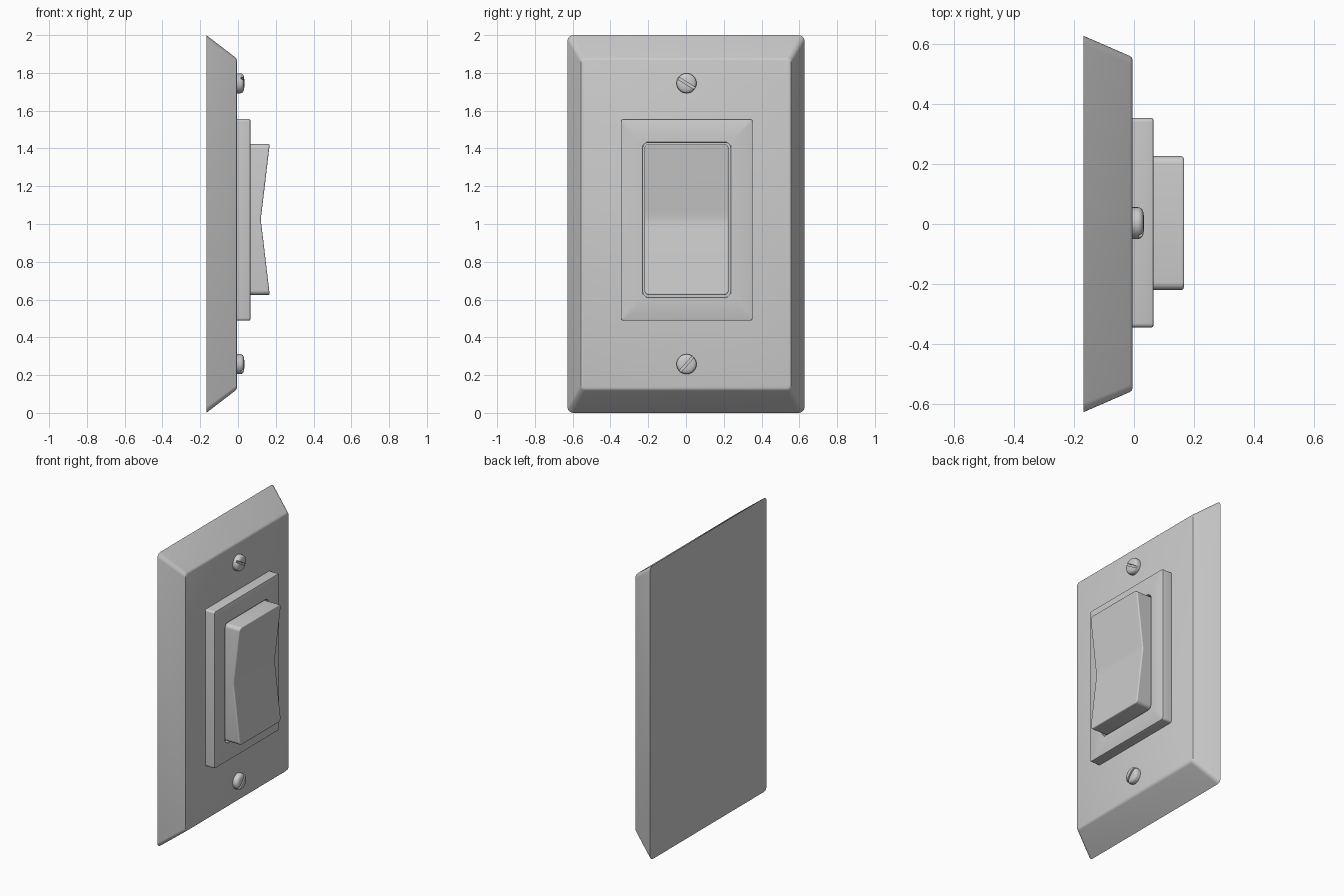
import bpy, bmesh
from math import pi, cos, sin, radians
from mathutils import Matrix

if "Cube" in bpy.data.objects:
    bpy.data.objects.remove(bpy.data.objects["Cube"])


def finish(bm, name, angle=30):
    bmesh.ops.recalc_face_normals(bm, faces=bm.faces[:])
    mesh = bpy.data.meshes.new(name)
    bm.to_mesh(mesh)
    bm.free()
    ob = bpy.data.objects.new(name, mesh)
    bpy.context.collection.objects.link(ob)
    bpy.ops.object.select_all(action='DESELECT')
    ob.select_set(True)
    bpy.context.view_layer.objects.active = ob
    bpy.ops.object.shade_smooth_by_angle(angle=radians(angle))
    return ob


def rounded_ring(bm, x, hy, hz, r, cy, cz, seg=5):
    """Rounded rectangle in the YZ plane."""
    ring = []
    for k, (sy, sz) in enumerate([(1, 1), (-1, 1), (-1, -1), (1, -1)]):
        for i in range(seg + 1):
            a = (k + i / seg) * pi / 2
            ring.append(bm.verts.new((x, cy + sy * (hy - r) + r * cos(a),
                                      cz + sz * (hz - r) + r * sin(a))))
    return ring


def loft(name, sections, cy, cz, closed=False):
    bm = bmesh.new()
    rings = [rounded_ring(bm, *s, cy, cz) for s in sections]
    pairs = list(zip(rings, rings[1:]))
    if closed:
        pairs.append((rings[-1], rings[0]))
    else:
        bm.faces.new(rings[0])
        bm.faces.new(rings[-1])
    for a, b in pairs:
        n = len(a)
        for i in range(n):
            j = (i + 1) % n
            bm.faces.new((a[i], a[j], b[j], b[i]))
    return finish(bm, name)


# Wall plate with sloping rim
loft("wall_plate", [
    (-0.168, 0.627, 1.0, 0.03),
    (-0.014, 0.560, 0.882, 0.025),
    (-0.008, 0.556, 0.876, 0.022),
    (-0.005, 0.548, 0.867, 0.018)], 0, 1.0)

# Raised frame around the rocker, open in the middle
loft("switch_frame", [
    (-0.008, 0.349, 0.534, 0.014),
    (0.058, 0.349, 0.534, 0.014),
    (0.063, 0.347, 0.532, 0.012),
    (0.065, 0.342, 0.527, 0.010),
    (0.065, 0.235, 0.412, 0.030),
    (0.062, 0.231, 0.408, 0.027),
    (-0.008, 0.231, 0.408, 0.027)], 0.004, 1.022, closed=True)

# Rocker: shallow V profile extruded across y, then rounded
half = [(0.168, 0.400), (0.126, 0.045), (0.1225, 0.020)]
zc = 1.024
profile = [(-0.008, 0.400)] + half + [(0.1215, 0)]
profile += [(x, -z) for x, z in reversed(half)] + [(-0.008, -0.400)]
bm = bmesh.new()
face = bm.faces.new([bm.verts.new((x, -0.220, zc + z)) for x, z in profile])
new = bmesh.ops.extrude_face_region(bm, geom=[face])["geom"]
bmesh.ops.translate(bm, vec=(0, 0.446, 0),
                    verts=[v for v in new if isinstance(v, bmesh.types.BMVert)])
bm.normal_update()
corners = [e for e in bm.edges
           if abs(e.verts[0].co.x - e.verts[1].co.x) > 0.1]
bmesh.ops.bevel(bm, geom=corners, offset=0.025, segments=5,
                profile=0.5, affect='EDGES')
rocker = finish(bm, "rocker")
bev = rocker.modifiers.new("soft_edges", 'BEVEL')
bev.width = 0.007
bev.segments = 3
bev.limit_method = 'ANGLE'
bev.angle_limit = radians(40)


# Slotted screws
def screw(name, z, slot_angle):
    bm = bmesh.new()
    prof = [(-0.008, 0.053), (0.013, 0.053), (0.021, 0.051), (0.027, 0.046),
            (0.031, 0.037), (0.033, 0.024), (0.034, 0.010)]
    n = 32
    rings = [[bm.verts.new((x, r * cos(2 * pi * i / n), r * sin(2 * pi * i / n)))
              for i in range(n)] for x, r in prof]
    for a, b in zip(rings, rings[1:]):
        for i in range(n):
            j = (i + 1) % n
            bm.faces.new((a[i], a[j], b[j], b[i]))
    bm.faces.new(rings[0])
    bm.faces.new(rings[-1])
    ob = finish(bm, name)
    ob.location = (0, 0.003, z)

    bm = bmesh.new()
    bmesh.ops.create_cube(bm, size=1, matrix=Matrix.Diagonal((0.04, 0.2, 0.013, 1)))
    cutter = finish(bm, name + "_slot_cutter")
    cutter.location = (0.037, 0.003, z)
    cutter.rotation_euler.x = radians(slot_angle)
    cutter.hide_render = True
    bpy.context.view_layer.update()

    mod = ob.modifiers.new("slot", 'BOOLEAN')
    mod.operation = 'DIFFERENCE'
    mod.solver = 'EXACT'
    mod.object = cutter
    bpy.context.view_layer.objects.active = ob
    bpy.ops.object.modifier_apply(modifier=mod.name)
    bpy.data.objects.remove(cutter)
    bpy.ops.object.select_all(action='DESELECT')
    ob.select_set(True)
    bpy.ops.object.shade_smooth_by_angle(angle=radians(30))


screw("top_screw", 1.745, -32)
screw("bottom_screw", 0.258, 48)
